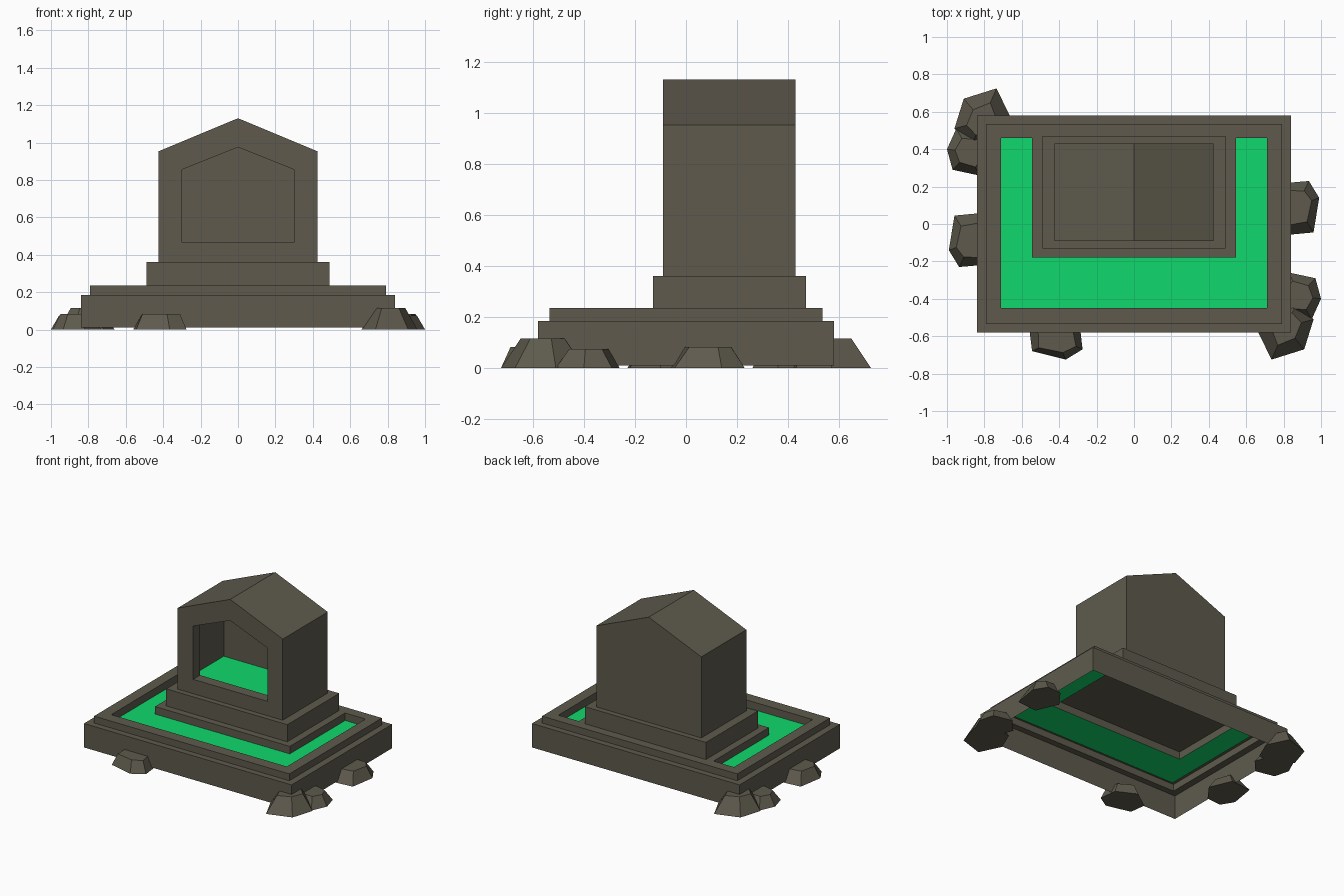
import bpy, bmesh
from mathutils import Vector

if "Cube" in bpy.data.objects:
    bpy.data.objects.remove(bpy.data.objects["Cube"])


def material(name, rgb):
    m = bpy.data.materials.new(name)
    m.diffuse_color = (*rgb, 1)
    m.use_nodes = True
    m.node_tree.nodes["Principled BSDF"].inputs["Base Color"].default_value = m.diffuse_color
    return m


STONE = material("grey stone", (0.112, 0.102, 0.074))
GREEN = material("bright green", (0.005, 0.69, 0.15))


def finish(bm, name, recalc=True):
    bmesh.ops.remove_doubles(bm, verts=bm.verts, dist=1e-5)
    if recalc:
        bmesh.ops.recalc_face_normals(bm, faces=bm.faces)
    me = bpy.data.meshes.new(name)
    bm.to_mesh(me)
    bm.free()
    me.materials.append(STONE)
    me.materials.append(GREEN)
    ob = bpy.data.objects.new(name, me)
    bpy.context.collection.objects.link(ob)
    return ob


# Stepped base: open shell made from a grid of cells at different heights
XS = [-0.84, -0.79, -0.71, -0.545, 0.545, 0.71, 0.79, 0.84]
YS = [-0.58, -0.535, -0.45, -0.18, 0.46, 0.535, 0.58]
BOTTOM, LEDGE, RIM, POOL = 0.01, 0.185, 0.235, 0.18


def cell_height(i, j):
    if not (0 <= i < len(XS) - 1 and 0 <= j < len(YS) - 1):
        return BOTTOM
    x, y = abs(XS[i] + XS[i + 1]) / 2, (YS[j] + YS[j + 1]) / 2
    if x > 0.79 or abs(y) > 0.535:
        return LEDGE
    if x < 0.71 and -0.45 < y < 0.46 and (x > 0.545 or y < -0.18):
        return POOL
    return RIM


bm = bmesh.new()


def quad(*pts):
    return bm.faces.new([bm.verts.new(p) for p in pts])


for i in range(len(XS)):
    for j in range(len(YS)):
        h = cell_height(i, j)
        if i < len(XS) - 1 and j < len(YS) - 1:
            x0, x1, y0, y1 = XS[i], XS[i + 1], YS[j], YS[j + 1]
            f = quad((x0, y0, h), (x1, y0, h), (x1, y1, h), (x0, y1, h))
            f.material_index = int(h == POOL)
        # walls towards the cells on the left and in front
        if j < len(YS) - 1:
            a = cell_height(i - 1, j)
            if a != h:
                x, y0, y1 = XS[i], YS[j], YS[j + 1]
                quad((x, y0, h), (x, y1, h), (x, y1, a), (x, y0, a))
        if i < len(XS) - 1:
            a = cell_height(i, j - 1)
            if a != h:
                y, x0, x1 = YS[j], XS[i], XS[i + 1]
                quad((x0, y, a), (x1, y, a), (x1, y, h), (x0, y, h))
finish(bm, "stepped_base", recalc=False)

# Plinth under the shrine, open where it meets the base
bm = bmesh.new()
bmesh.ops.create_cube(bm, size=1)
for v in bm.verts:
    v.co = Vector((v.co.x * 0.98, 0.17 + v.co.y * 0.60, 0.2975 + v.co.z * 0.125))
bm.faces.ensure_lookup_table()
under = [f for f in bm.faces if f.normal.z < -0.5 or f.calc_center_median().z < 0.24]
bmesh.ops.delete(bm, geom=under, context='FACES_ONLY')
finish(bm, "plinth")

# Gabled shrine with a hollow chamber: five-sided rings joined in order
bm = bmesh.new()
OUTER = (0.425, 0.36, 0.953, 1.13)
OPENING = (0.30, 0.465, 0.855, 0.975)
CHAMBER = (0.36, 0.45, 0.90, 1.045)


def gable_ring(profile, y):
    w, z0, z1, z2 = profile
    return [bm.verts.new(p) for p in
            [(-w, y, z0), (w, y, z0), (w, y, z1), (0, y, z2), (-w, y, z1)]]


rings = [gable_ring(p, y) for p, y in
         [(OUTER, 0.43), (OUTER, -0.09), (OPENING, -0.09),
          (OPENING, -0.01), (CHAMBER, -0.01), (CHAMBER, 0.35)]]
bm.faces.new(rings[0])
bm.faces.new(rings[-1])
for k, (a, b) in enumerate(zip(rings, rings[1:])):
    for n in range(5):
        m = (n + 1) % 5
        f = bm.faces.new((a[n], a[m], b[m], b[n]))
        # the chamber floor is green
        f.material_index = int(k == 4 and n == 0)
finish(bm, "gabled_shrine")


# Low faceted rocks around the foot of the base
def rock(name, outline, height, top_scale, turn=1):
    bm = bmesh.new()
    c = sum((Vector(p) for p in outline), Vector((0, 0))) / len(outline)
    low, high = [], []
    for n, p in enumerate(outline):
        p = Vector(p)
        q = c + (p - c) * (top_scale + 0.06 * (n % 2))
        low.append(bm.verts.new((p.x * turn, p.y * turn, 0)))
        high.append(bm.verts.new((q.x * turn, q.y * turn, height)))
    bm.faces.new(low)
    bm.faces.new(high)
    for n in range(len(low)):
        m = (n + 1) % len(low)
        bm.faces.new((low[n], low[m], high[m], high[n]))
    finish(bm, name)


CORNER = [(0.66, -0.57), (0.735, -0.725), (0.91, -0.67), (0.96, -0.51),
          (0.88, -0.40), (0.72, -0.43)]
BESIDE = [(0.95, -0.51), (1.0, -0.40), (0.97, -0.29), (0.83, -0.26),
          (0.74, -0.36), (0.79, -0.49)]
SIDE = [(0.96, -0.045), (0.99, 0.14), (0.935, 0.23), (0.82, 0.22),
        (0.73, 0.10), (0.80, -0.06)]
FRONT = [(-0.56, -0.56), (-0.545, -0.68), (-0.365, -0.725), (-0.275, -0.67),
         (-0.29, -0.54), (-0.43, -0.47)]
for turn, tag in ((1, "right"), (-1, "left")):
    rock("corner_rock_" + tag, CORNER, 0.115, 0.5, turn)
    rock("beside_rock_" + tag, BESIDE, 0.075, 0.58, turn)
    rock("side_rock_" + tag, SIDE, 0.082, 0.6, turn)
rock("front_rock", FRONT, 0.083, 0.68)
